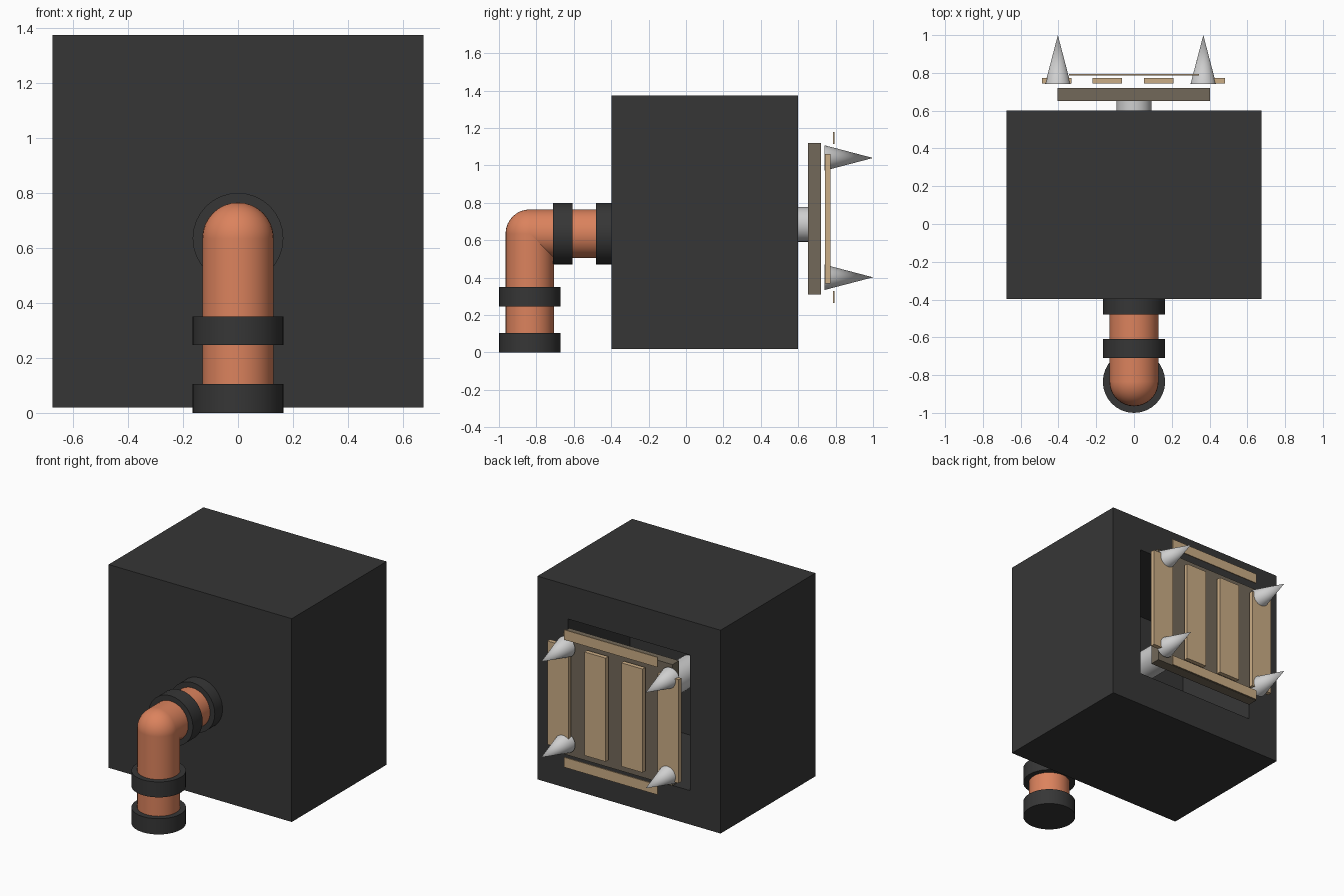
import bpy, bmesh, math
from mathutils import Vector

if "Cube" in bpy.data.objects:
    bpy.data.objects.remove(bpy.data.objects["Cube"])


def material(name, rgb):
    m = bpy.data.materials.new(name)
    m.diffuse_color = (*rgb, 1)
    m.use_nodes = True
    m.node_tree.nodes["Principled BSDF"].inputs["Base Color"].default_value = m.diffuse_color
    return m


BLACK = material("charcoal black", (0.037, 0.037, 0.037))
ORANGE = material("copper orange", (0.71, 0.225, 0.11))
METAL = material("light metal", (0.62, 0.62, 0.62))
WOOD = material("light wood", (0.6, 0.42, 0.24))
DARK_WOOD = material("dull brown", (0.17, 0.14, 0.10))


def box(name, x, y, z, mat):
    """Box from (min, max) ranges."""
    lo, hi = Vector((x[0], y[0], z[0])), Vector((x[1], y[1], z[1]))
    bpy.ops.mesh.primitive_cube_add(size=1, location=(lo + hi) / 2)
    o = bpy.context.object
    o.name = name
    o.scale = hi - lo
    bpy.ops.object.transform_apply(location=False, rotation=False, scale=True)
    o.data.materials.append(mat)
    return o


def rod(name, start, end, r1, mat, r2=None, sides=32):
    """Cylinder or cone between two points."""
    a, b = Vector(start), Vector(end)
    bpy.ops.mesh.primitive_cone_add(vertices=sides, radius1=r1, radius2=r1 if r2 is None else r2,
                                    depth=(b - a).length, location=(a + b) / 2,
                                    rotation=(b - a).to_track_quat('Z', 'Y').to_euler())
    o = bpy.context.object
    o.name = name
    o.data.materials.append(mat)
    bpy.ops.object.shade_smooth_by_angle(angle=math.radians(40))
    return o


# Main housing with a deep square recess in the back
housing = box("housing", (-0.675, 0.675), (-0.398, 0.6), (0.02, 1.375), BLACK)
bm = bmesh.new()
bm.from_mesh(housing.data)
bm.normal_update()
back = max(bm.faces, key=lambda f: f.calc_center_median().y)
bmesh.ops.inset_region(bm, faces=[back], thickness=0.226, use_even_offset=True)
recess = bmesh.ops.extrude_discrete_faces(bm, faces=[back])["faces"][0]
bmesh.ops.translate(bm, verts=recess.verts[:], vec=(0, -0.65, 0))
bmesh.ops.recalc_face_normals(bm, faces=bm.faces[:])
bm.to_mesh(housing.data)
bm.free()

# Piston rod and pusher plate
rod("piston_rod", (0, -0.05, 0.685), (0, 0.66, 0.685), 0.093, METAL)
box("pusher_plate", (-0.405, 0.403), (0.651, 0.721), (0.31, 1.12), DARK_WOOD)

# Vertical planks and thin cross strips
for i, x in enumerate((-0.408, -0.142, 0.130, 0.404)):
    box(f"plank_{i + 1}", (x - 0.078, x + 0.078), (0.743, 0.772), (0.37, 1.06), WOOD)
for name, z in (("top_strip", 1.147), ("bottom_strip", 0.297)):
    box(name, (-0.345, 0.345), (0.786, 0.794), (z - 0.033, z + 0.033), WOOD)

# Spikes
for x in (-0.403, 0.367):
    for z in (0.402, 1.04):
        rod("spike", (x, 0.74, z), (x, 1.0, z), 0.068, METAL, r2=0)

# Front pipe with a round elbow
PY, PZ, R = -0.835, 0.635, 0.13
rod("vertical_pipe", (0, PY, 0.05), (0, PY, PZ), R, ORANGE)
rod("horizontal_pipe", (0, PY, PZ), (0, -0.38, PZ), R, ORANGE)
bpy.ops.mesh.primitive_uv_sphere_add(segments=32, ring_count=16, radius=R, location=(0, PY, PZ))
elbow = bpy.context.object
elbow.name = "pipe_elbow"
elbow.data.materials.append(ORANGE)
bpy.ops.object.shade_smooth()

# Pipe collars
for z0, z1 in ((0, 0.105), (0.247, 0.35)):
    rod("vertical_collar", (0, PY, z0), (0, PY, z1), 0.165, BLACK)
for y0, y1 in ((-0.71, -0.608), (-0.48, -0.39)):
    rod("horizontal_collar", (0, y0, PZ), (0, y1, PZ), 0.165, BLACK)
